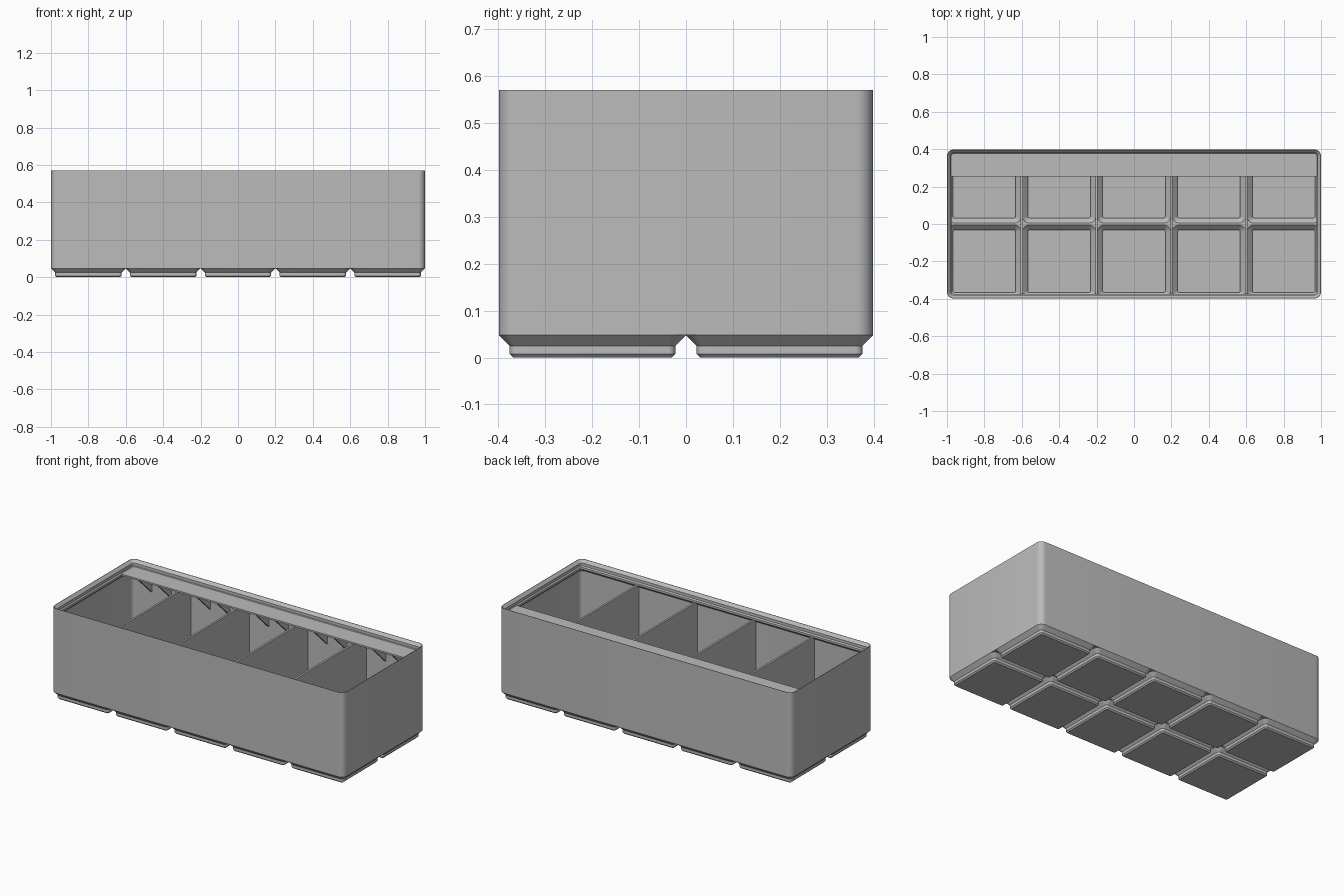
import bpy, bmesh
from math import cos, sin, pi, radians

if "Cube" in bpy.data.objects:
    bpy.data.objects.remove(bpy.data.objects["Cube"])

HX, HY, TOP = 1.0, 0.3986, 0.57      # body half sizes and height
PX, PY = 0.4, 0.3986                 # cell pitch
BASE = 0.0477                        # height of the feet
R = 0.036                            # body corner radius
SHELF = 0.532

grey = bpy.data.materials.new("plain grey")
grey.use_nodes = True
grey.diffuse_color = (0.5, 0.5, 0.5, 1)
grey.node_tree.nodes["Principled BSDF"].inputs["Base Color"].default_value = (0.5, 0.5, 0.5, 1)


def finish(name, bm):
    bmesh.ops.remove_doubles(bm, verts=bm.verts, dist=1e-5)
    bmesh.ops.recalc_face_normals(bm, faces=bm.faces)
    mesh = bpy.data.meshes.new(name)
    bm.to_mesh(mesh)
    bm.free()
    ob = bpy.data.objects.new(name, mesh)
    bpy.context.collection.objects.link(ob)
    mesh.materials.append(grey)
    bpy.ops.object.select_all(action='DESELECT')
    ob.select_set(True)
    bpy.context.view_layer.objects.active = ob
    bpy.ops.object.shade_smooth_by_angle(angle=radians(30))
    return ob


def rounded_loop(bm, hx, hy, z, radii, cx=0, cy=0, steps=6):
    """Ring of vertices for a rounded rectangle, one radius per corner."""
    verts = []
    for q, (sx, sy) in enumerate(((1, 1), (-1, 1), (-1, -1), (1, -1))):
        r = radii[q]
        for k in range(steps + 1):
            a = (q + k / steps) * pi / 2
            verts.append(bm.verts.new((cx + sx * (hx - r) + r * cos(a),
                                       cy + sy * (hy - r) + r * sin(a), z)))
    return verts


def bridge(bm, a, b):
    for i in range(len(a)):
        j = (i + 1) % len(a)
        bm.faces.new((a[i], a[j], b[j], b[i]))


def prism(name, profile, x, width):
    """Extrude a (y, z) profile along x, centred on x."""
    bm = bmesh.new()
    ends = [[bm.verts.new((x + s * width / 2, y, z)) for y, z in profile] for s in (-1, 1)]
    bridge(bm, *ends)
    for end in ends:
        bm.faces.new(end)
    return finish(name, bm)


def rect(y0, y1, z0, z1):
    return [(y0, z0), (y1, z0), (y1, z1), (y0, z1)]


# Outer wall with the stepped stacking lip: (inset, height) around the section
section = [(0, BASE), (0, TOP), (0.0025, TOP), (0.0185, 0.553), (0.0185, 0.536),
           (0.025, 0.529), (0.025, 0.517), (0.0095, 0.5015), (0.0095, BASE)]
bm = bmesh.new()
rings = [rounded_loop(bm, HX - d, HY - d, z, [max(R - d, 0.008)] * 4) for d, z in section]
for a, b in zip(rings, rings[1:] + rings[:1]):
    bridge(bm, a, b)
finish("outer_wall", bm)

# Hollow feet: outside from the bottom up, then inside down to the floor
outside = [(0.0305, 0, 0.008), (0.0229, 0.0076, 0.015), (0.0229, 0.0248, 0.015), (0, BASE, 0.036)]
inside = [(0.006, 0.0555, 0.031), (0.0325, 0.029, 0.009), (0.0325, 0.0095, 0.009)]
for i in range(5):
    for j in range(2):
        cx, cy = (i - 2) * PX, (j - 0.5) * PY
        # only the corners of the whole body stay round where cells meet
        corner = [R if abs(cx + sx * PX / 2) > 0.99 and abs(cy + sy * PY / 2) > 0.39 else 0.001
                  for sx, sy in ((1, 1), (-1, 1), (-1, -1), (1, -1))]
        bm = bmesh.new()

        def ring(d, z, radii):
            return rounded_loop(bm, PX / 2 - d, PY / 2 - d, z, radii, cx, cy)

        rings = [ring(d, z, [r] * 4) for d, z, r in outside]
        rings += [ring(0, BASE + 0.0005, corner), ring(0, 0.0555, corner)]
        rings += [ring(d, z, [r] * 4) for d, z, r in inside]
        for a, b in zip(rings, rings[1:]):
            bridge(bm, a, b)
        bm.faces.new(rings[0])
        bm.faces.new(rings[-1])
        finish(f"foot_{i + 1}_{j + 1}", bm)

# Dividers between the five compartments
for n in range(4):
    prism(f"divider_{n + 1}", rect(-0.392, 0.392, 0.05, 0.518), (n - 1.5) * PX, 0.012)

# Label shelf along the back, with two gussets per compartment
prism("label_shelf", rect(0.255, 0.385, SHELF - 0.01, SHELF), 0, 1.97)
gusset = [(0.262, SHELF - 0.01), (0.392, SHELF - 0.01), (0.392, SHELF - 0.135)]
for n in range(5):
    for side in (-1, 1):
        prism(f"gusset_{n + 1}_{'right' if side < 0 else 'left'}", gusset,
              (n - 2) * PX + side * PX / 6, 0.012)
